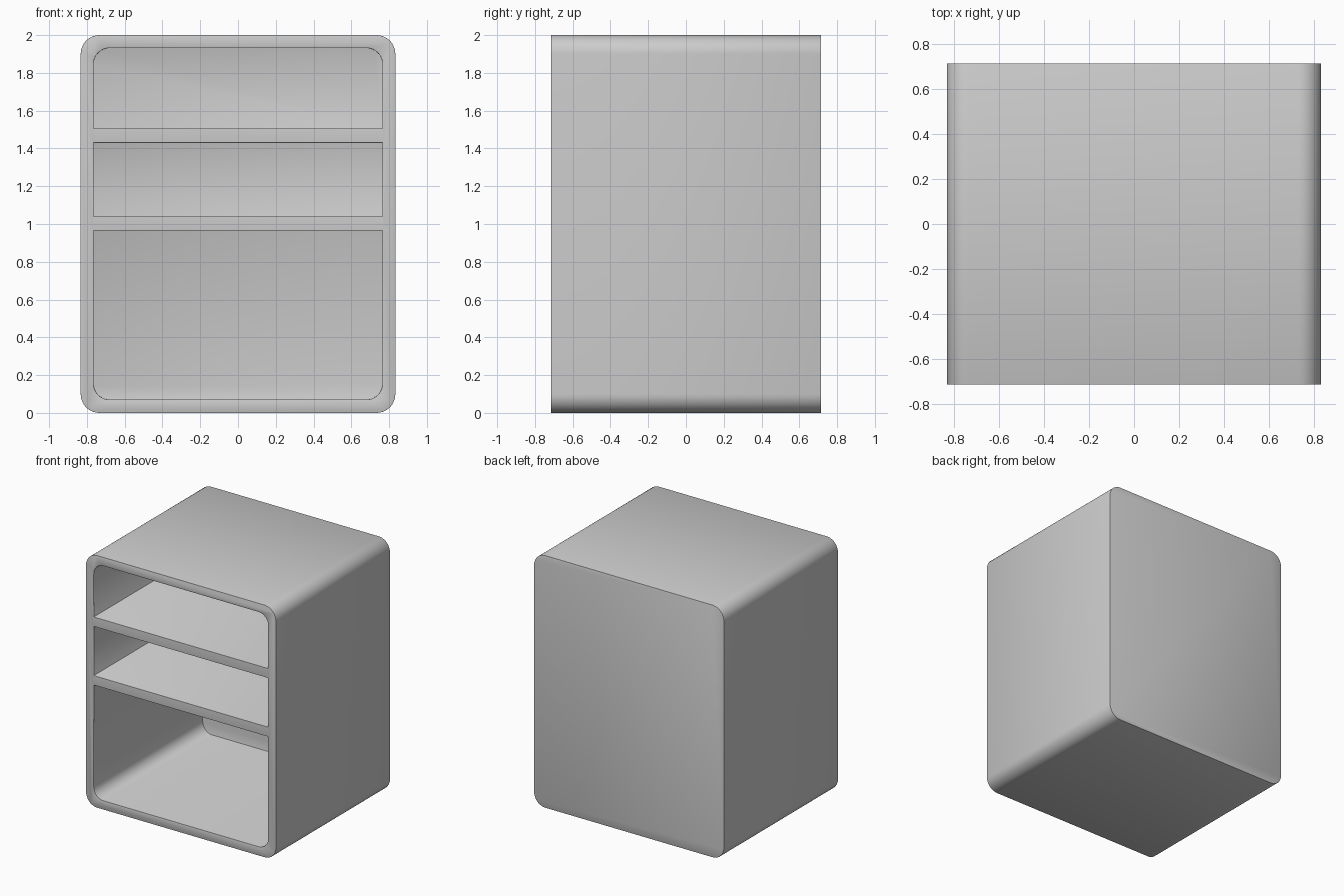
import bpy, bmesh, math

if "Cube" in bpy.data.objects:
    bpy.data.objects.remove(bpy.data.objects["Cube"])

W, H, D = 0.833, 2.0, 0.715      # half width, height, half depth
BACK = 0.65                      # inner face of the back panel

grey = bpy.data.materials.new("cabinet grey")
grey.diffuse_color = (0.6, 0.6, 0.6, 1)
grey.use_nodes = True
grey.node_tree.nodes["Principled BSDF"].inputs["Base Color"].default_value = grey.diffuse_color


def outline(hw, z0, z1, r_bottom, r_top, steps=10):
    """Rectangle in x/z with separately rounded bottom and top corners."""
    pts = []
    corners = [(1, z0, r_bottom, -90), (1, z1, r_top, 0),
               (-1, z1, r_top, 90), (-1, z0, r_bottom, 180)]
    for side, z, r, start in corners:
        if r == 0:
            pts.append((side * hw, z))
            continue
        cx, cz = side * (hw - r), z + r if z == z0 else z - r
        for i in range(steps + 1):
            a = math.radians(start + 90 * i / steps)
            pts.append((cx + r * math.cos(a), cz + r * math.sin(a)))
    return pts


def prism(name, pts, y0, y1):
    """Extrude an x/z outline along y."""
    bm = bmesh.new()
    face = bm.faces.new([bm.verts.new((x, y0, z)) for x, z in pts])
    ext = bmesh.ops.extrude_face_region(bm, geom=[face])["geom"]
    bmesh.ops.translate(bm, vec=(0, y1 - y0, 0),
                        verts=[g for g in ext if isinstance(g, bmesh.types.BMVert)])
    bmesh.ops.recalc_face_normals(bm, faces=bm.faces)
    mesh = bpy.data.meshes.new(name)
    bm.to_mesh(mesh)
    bm.free()
    mesh.materials.append(grey)
    ob = bpy.data.objects.new(name, mesh)
    bpy.context.collection.objects.link(ob)
    return ob


# Rounded cabinet body
cabinet = prism("cabinet", outline(W, 0, H, 0.1, 0.1), -D, D)

# Open compartments: bottom z, top z, lower and upper corner radius
compartments = [(0.07, 0.965, 0.085, 0), (1.04, 1.43, 0, 0), (1.505, 1.932, 0, 0.085)]
cutters = []
for i, (z0, z1, rb, rt) in enumerate(compartments):
    cutter = prism(f"compartment_cutter_{i + 1}", outline(0.765, z0, z1, rb, rt), -D - 0.2, BACK)
    cutter.hide_render = True
    cutters.append(cutter)
    cut = cabinet.modifiers.new(f"compartment {i + 1}", 'BOOLEAN')
    cut.operation = 'DIFFERENCE'
    cut.solver = 'EXACT'
    cut.object = cutter

# Slightly eased edges
bevel = cabinet.modifiers.new("eased edges", 'BEVEL')
bevel.width = 0.006
bevel.segments = 2
bevel.limit_method = 'ANGLE'
bevel.angle_limit = math.radians(40)

# Apply the cuts, then remove the cutters
bpy.context.view_layer.objects.active = cabinet
cabinet.select_set(True)
for mod in list(cabinet.modifiers):
    bpy.ops.object.modifier_apply(modifier=mod.name)
for cutter in cutters:
    bpy.data.objects.remove(cutter, do_unlink=True)
bpy.ops.object.shade_smooth_by_angle(angle=math.radians(35))
